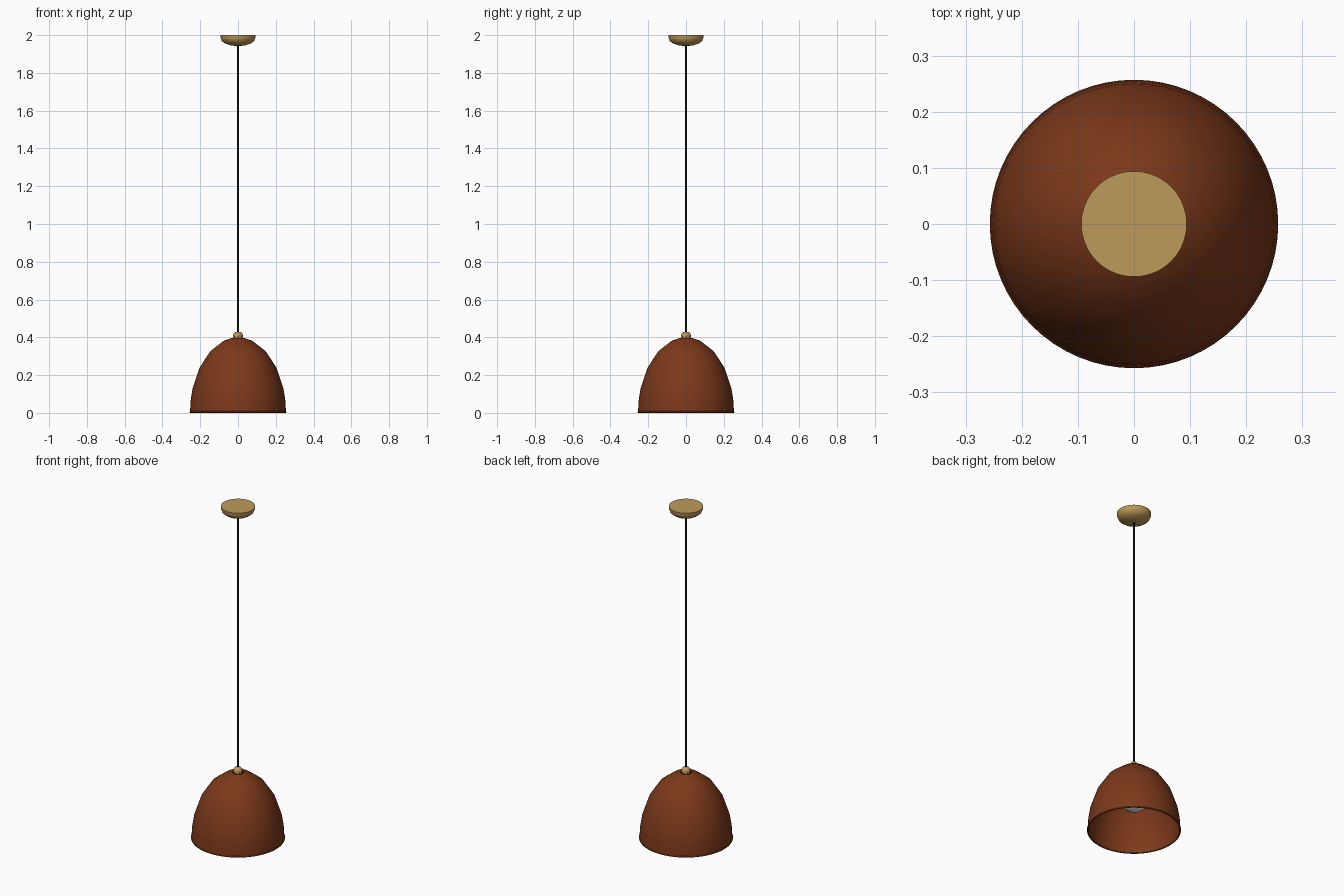
import bpy
import math

if "Cube" in bpy.data.objects:
    bpy.data.objects.remove(bpy.data.objects["Cube"], do_unlink=True)


def material(name, rgb):
    m = bpy.data.materials.new(name)
    m.use_nodes = True
    m.diffuse_color = (*rgb, 1)
    m.node_tree.nodes["Principled BSDF"].inputs["Base Color"].default_value = (*rgb, 1)
    return m


rust = material("rust_brown", (0.2, 0.04, 0.01))
brass = material("brass", (0.51, 0.33, 0.1))
black = material("black", (0.015, 0.015, 0.015))
white = material("bulb_white", (0.8, 0.8, 0.8))


def lathe(name, profile, mat, sides=64, closed=False):
    """Turn a bottom-to-top (radius, height) profile about the z axis."""
    verts, faces, rings = [], [], []
    for r, z in profile:
        start = len(verts)
        if r == 0:
            verts.append((0, 0, z))
            rings.append([start] * sides)
            continue
        for i in range(sides):
            a = math.tau * i / sides
            verts.append((r * math.cos(a), r * math.sin(a), z))
        rings.append(list(range(start, start + sides)))
    pairs = list(zip(rings, rings[1:]))
    if closed:
        pairs.append((rings[-1], rings[0]))
    for low, high in pairs:
        for i in range(sides):
            j = (i + 1) % sides
            quad = (low[i], low[j], high[j], high[i])
            faces.append(tuple(dict.fromkeys(quad)))
    mesh = bpy.data.meshes.new(name)
    mesh.from_pydata(verts, [], faces)
    mesh.materials.append(mat)
    obj = bpy.data.objects.new(name, mesh)
    bpy.context.collection.objects.link(obj)
    bpy.ops.object.select_all(action="DESELECT")
    obj.select_set(True)
    bpy.context.view_layer.objects.active = obj
    bpy.ops.object.shade_smooth_by_angle(angle=math.radians(40))
    return obj


def arc(radius, height, base, angles, centre=0):
    return [(centre + radius * math.cos(math.radians(a)),
             base + height * math.sin(math.radians(a))) for a in angles]


# Thin domed shade: outer wall up, inner wall back down, with a small top opening
steps = [1, 10, 19, 37, 55, 73, 83]
outer = arc(0.254, 0.40, 0, steps)
inner = arc(0.248, 0.394, 0, steps)
lathe("shade", outer + inner[::-1], rust, closed=True)

# Rolled bead around the shade's lower rim
lathe("shade_rim", arc(0.005, 0.005, 0.005, range(0, 360, 45), 0.252), rust, closed=True)

# Brass knuckle seated in the shade opening
knuckle = [(0.02, 0.388), (0.027, 0.402), (0.025, 0.417), (0.014, 0.428)]
lathe("cord_knuckle", [(0, 0.385)] + knuckle + [(0, 0.43)], brass, sides=8)

# Cord
lathe("cord", [(0, 0.42), (0.005, 0.42), (0.005, 1.96), (0, 1.96)], black, sides=12)

# Ceiling canopy: shallow rounded cup with a flat top
lathe("canopy", [(0, 1.941), (0.04, 1.946), (0.07, 1.956), (0.086, 1.969),
                 (0.092, 1.984), (0.094, 2.0), (0, 2.0)], brass)

# Lamp holder and globe bulb inside the shade
lathe("lamp_holder", [(0, 0.27), (0.032, 0.27), (0.032, 0.39), (0, 0.39)], black, sides=32)
globe = arc(0.08, 0.08, 0.205, range(-75, 76, 15))
lathe("bulb", [(0, 0.125)] + globe + [(0, 0.285)], white, sides=32)
